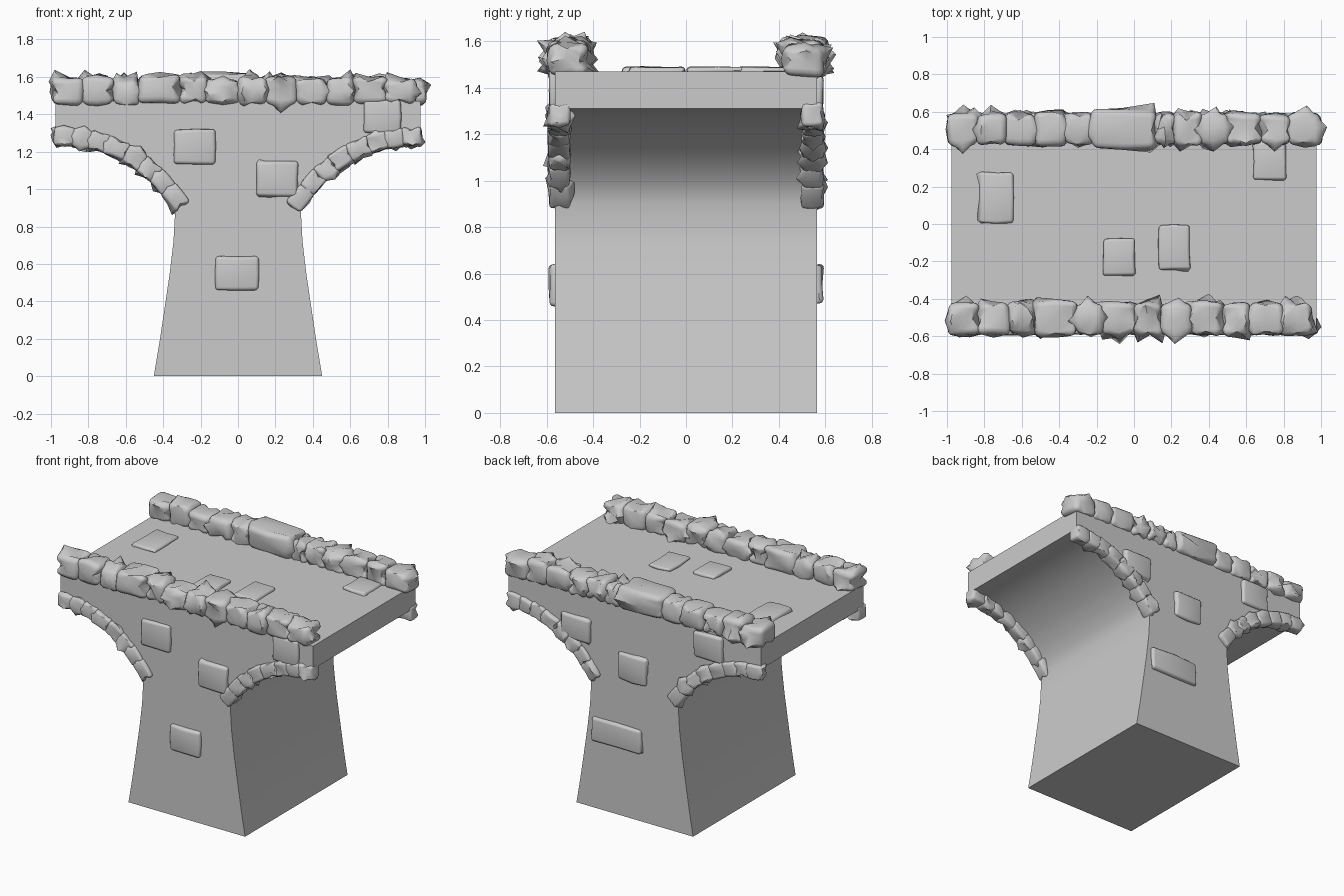
import bpy, bmesh, math, random
from mathutils import Matrix, Vector

if "Cube" in bpy.data.objects:
    bpy.data.objects.remove(bpy.data.objects["Cube"])
random.seed(4)

stone_grey = bpy.data.materials.new("stone_grey")
stone_grey.use_nodes = True
GREY = (0.6, 0.6, 0.6, 1)
stone_grey.diffuse_color = GREY
stone_grey.node_tree.nodes["Principled BSDF"].inputs["Base Color"].default_value = GREY


def finish(bm, name, angle=35):
    """Turn a bmesh into a named, shaded object."""
    bmesh.ops.recalc_face_normals(bm, faces=bm.faces[:])
    mesh = bpy.data.meshes.new(name)
    bm.to_mesh(mesh)
    bm.free()
    mesh.materials.append(stone_grey)
    obj = bpy.data.objects.new(name, mesh)
    bpy.context.collection.objects.link(obj)
    bpy.ops.object.select_all(action='DESELECT')
    obj.select_set(True)
    bpy.context.view_layer.objects.active = obj
    bpy.ops.object.shade_smooth_by_angle(angle=math.radians(angle))
    return obj


def add_stone(target, centre, size, tilt=0.0, bevel=0.03, rough=0.012, taper=0.06):
    """Add one rounded, slightly uneven block to a bmesh."""
    bm = bmesh.new()
    bmesh.ops.create_cube(bm, size=1)
    bmesh.ops.subdivide_edges(bm, edges=bm.edges[:], cuts=1, use_grid_fill=True)
    for v in bm.verts:
        shrink = 1 - taper * 2 * abs(v.co.x)
        v.co = Vector((v.co.x * size[0], v.co.y * size[1] * shrink, v.co.z * size[2] * shrink))
        v.co += Vector([random.uniform(-rough, rough) for _ in range(3)])
    sharp = [e for e in bm.edges if e.calc_face_angle(0) > 0.8]
    bmesh.ops.bevel(bm, geom=sharp, offset=bevel, segments=3, profile=0.5, affect='EDGES', clamp_overlap=True)
    bm.transform(Matrix.Translation(centre) @ Matrix.Rotation(tilt, 4, 'Y'))
    part = bpy.data.meshes.new("part")
    bm.to_mesh(part)
    bm.free()
    target.from_mesh(part)
    bpy.data.meshes.remove(part)


# Pier and deck: one mirrored profile extruded along y
half = [(0.45, 0), (0.42, 0.18), (0.393, 0.36), (0.365, 0.55), (0.345, 0.72), (0.335, 0.9),
        (0.365, 0.98), (0.42, 1.06), (0.51, 1.145), (0.63, 1.22), (0.74, 1.27),
        (0.86, 1.3), (0.975, 1.31), (0.975, 1.47)]
outline = half + [(-x, z) for x, z in reversed(half)]
bm = bmesh.new()
front = bm.faces.new([bm.verts.new((x, -0.565, z)) for x, z in outline])
new = bmesh.ops.extrude_face_region(bm, geom=[front])["geom"]
bmesh.ops.translate(bm, vec=(0, 1.13, 0), verts=[g for g in new if isinstance(g, bmesh.types.BMVert)])
finish(bm, "pier_and_deck")

# Parapets: joints along x, with one oversized stone per row
rows = {
    "front_parapet": (-1, [-0.99, -0.83, -0.67, -0.53, -0.31, -0.17, 0, 0.15, 0.31, 0.47, 0.62, 0.79, 0.95], 3),
    "back_parapet": (1, [-0.99, -0.84, -0.69, -0.53, -0.37, -0.22, 0.11, 0.22, 0.36, 0.5, 0.68, 0.83, 0.995], 5),
}
for name, (side, joints, big) in rows.items():
    bm = bmesh.new()
    for i, (a, b) in enumerate(zip(joints, joints[1:])):
        top = 1.62 if i == big else 1.6 + 0.012 * math.sin(i * 2.1)
        depth = 0.21 if i == big else 0.18
        add_stone(bm, ((a + b) / 2, side * 0.508, (top + 1.45) / 2),
                  (b - a + 0.012, depth, top - 1.45), bevel=0.035)
    finish(bm, name, 50)

# Arch rings: stones following the curve on both faces and both sides
path = [(0.3, 0.91), (0.37, 1.0), (0.435, 1.075), (0.51, 1.135), (0.6, 1.195),
        (0.7, 1.24), (0.79, 1.265), (0.88, 1.28), (0.975, 1.285)]
for side, face in ((-1, "front"), (1, "back")):
    for hand, label in ((1, "left"), (-1, "right")):
        bm = bmesh.new()
        for (xa, za), (xb, zb) in zip(path, path[1:]):
            add_stone(bm, (hand * (xa + xb) / 2, side * 0.545, (za + zb) / 2),
                      (math.hypot(xb - xa, zb - za) + 0.015, 0.095, 0.1),
                      -hand * math.atan2(zb - za, xb - xa), 0.018, 0.006, 0.03)
        finish(bm, f"{face}_{label}_arch_ring", 50)

# Loose facing bricks: (x, z, width, height)
walls = {
    "front_wall_bricks": (-1, [(-0.23, 1.225, 0.22, 0.19), (0.21, 1.055, 0.22, 0.19),
                               (-0.005, 0.55, 0.23, 0.18), (0.77, 1.39, 0.2, 0.18)]),
    "back_wall_bricks": (1, [(0.45, 1.22, 0.22, 0.17), (0.01, 1.05, 0.22, 0.19),
                             (0.135, 0.555, 0.38, 0.17), (-0.575, 1.36, 0.22, 0.18)]),
}
for name, (side, bricks) in walls.items():
    bm = bmesh.new()
    for x, z, w, h in bricks:
        add_stone(bm, (x, side * 0.555, z), (w, 0.07, h), bevel=0.018, rough=0.005, taper=0.015)
    finish(bm, name, 50)

# Paving slabs slightly proud of the deck: (x, y, width, depth)
bm = bmesh.new()
for x, y, w, d in [(-0.735, 0.14, 0.18, 0.27), (-0.08, -0.175, 0.17, 0.2),
                   (0.215, -0.125, 0.17, 0.24), (0.725, 0.335, 0.17, 0.2)]:
    add_stone(bm, (x, y, 1.465), (w, d, 0.05), bevel=0.015, rough=0.004, taper=0.01)
finish(bm, "paving_slabs", 50)
